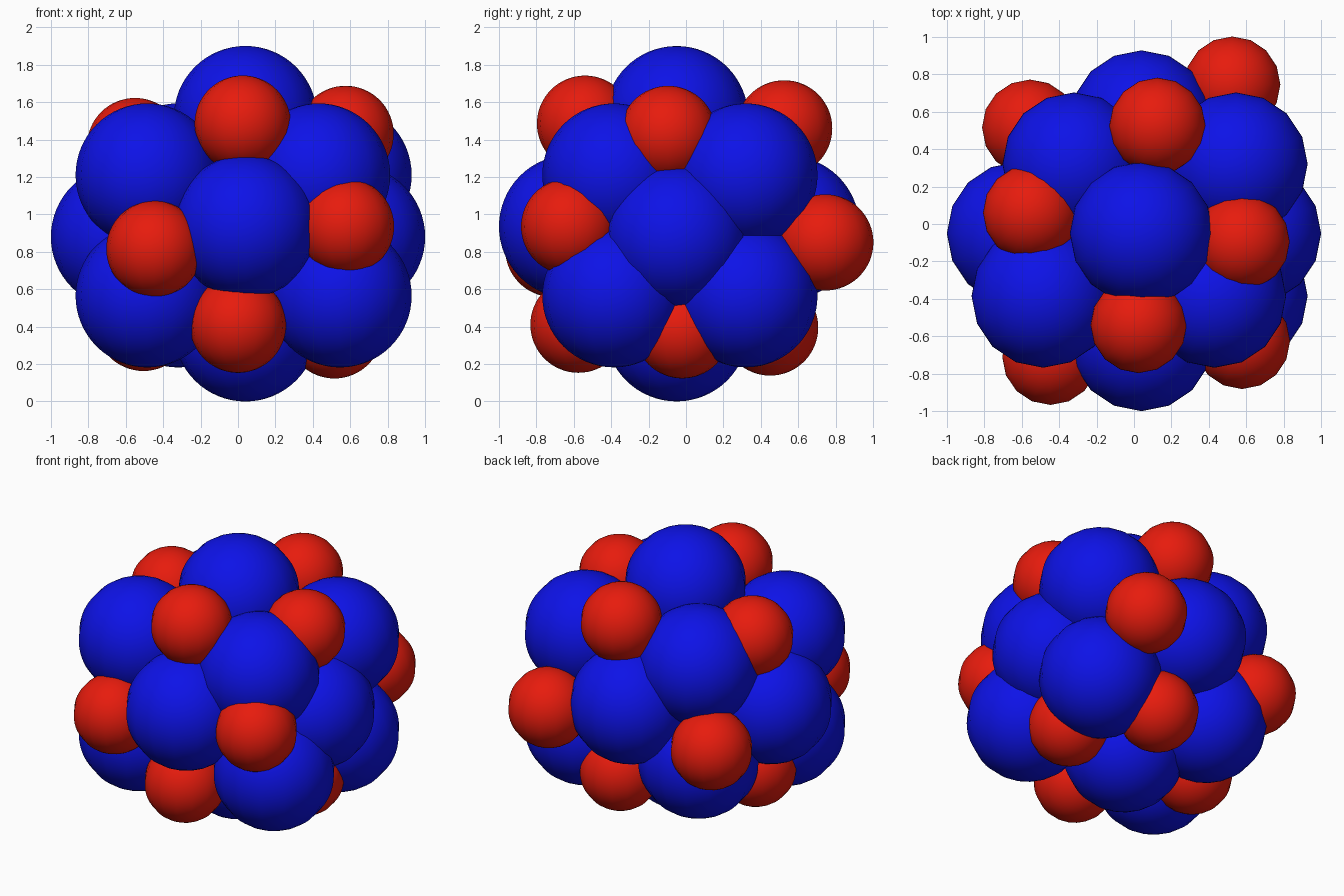
import bpy

if "Cube" in bpy.data.objects:
    bpy.data.objects.remove(bpy.data.objects["Cube"])


def material(name, color):
    m = bpy.data.materials.new(name)
    m.diffuse_color = color
    m.use_nodes = True
    m.node_tree.nodes["Principled BSDF"].inputs["Base Color"].default_value = m.diffuse_color
    return m


BLUE = material("blue", (0.004, 0.006, 0.80, 1))
RED = material("red", (0.80, 0.011, 0.004, 1))


def ball(name, pos, radius, mat):
    bpy.ops.mesh.primitive_uv_sphere_add(segments=16, ring_count=32, radius=radius, location=pos)
    ob = bpy.context.object
    ob.name = name
    ob.data.materials.append(mat)
    bpy.ops.object.shade_smooth()


# Large blue balls: six on the axes, eight at the corners of a rough cube
axis_balls = {
    "top": (0.04, -0.05, 1.517), "bottom": (0.04, -0.05, 0.383),
    "left": (-0.617, -0.05, 0.88), "right": (0.617, -0.05, 0.88),
    "front": (0.04, -0.617, 0.935), "back": (0.04, 0.545, 0.93),
}
for side, pos in axis_balls.items():
    ball("blue_ball_" + side, pos, 0.383, BLUE)

corner_x = {  # x of each corner: (front left, front right, back left, back right)
    "upper": (1.21, (-0.485, 0.43, -0.32, 0.545)),
    "lower": (0.565, (-0.485, 0.545, -0.32, 0.545)),
}
corners = (("front_left", -0.385), ("front_right", -0.385), ("back_left", 0.32), ("back_right", 0.32))
for level, (z, xs) in corner_x.items():
    for x, (side, y) in zip(xs, corners):
        ball(f"blue_ball_{level}_{side}", (x, y, z), 0.383, BLUE)

# Small red balls: one over each edge of the cube
red_balls = {
    "upper_front": (0.025, -0.54, 1.485), "upper_right": (0.575, -0.095, 1.43),
    "upper_left": (-0.55, 0.06, 1.365), "upper_back": (0.125, 0.525, 1.46),
    "front_left": (-0.447, -0.71, 0.815), "front_right": (0.577, -0.625, 0.935),
    "back_right": (0.525, 0.745, 0.85), "back_left": (-0.555, 0.515, 0.76),
    "lower_front": (0.0, -0.575, 0.41), "lower_right": (0.515, -0.02, 0.38),
    "lower_left": (-0.505, -0.04, 0.42), "lower_back": (0.185, 0.45, 0.395),
}
for side, pos in red_balls.items():
    ball("red_ball_" + side, pos, 0.257, RED)
